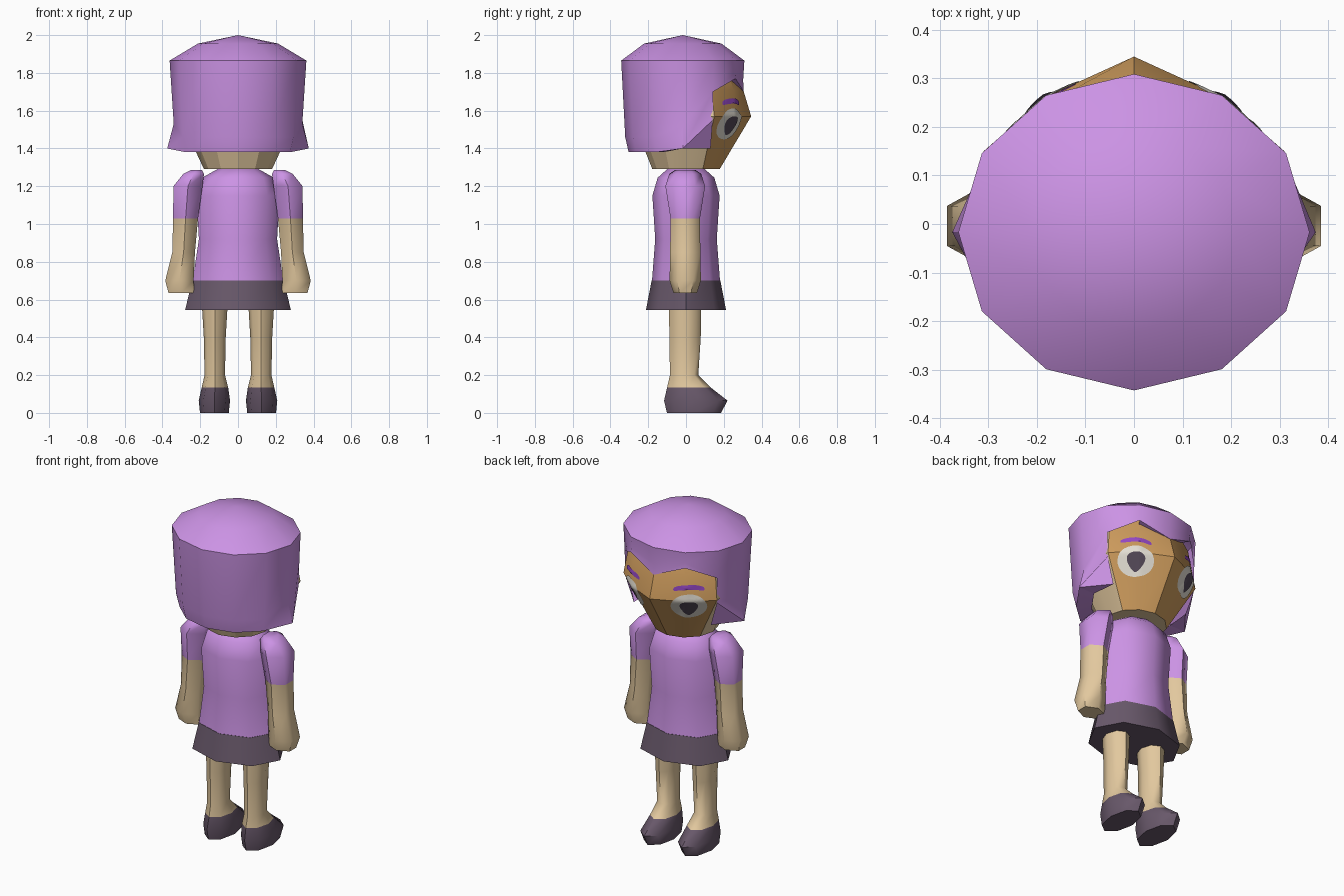
import bpy, bmesh, math
from mathutils import Vector
from mathutils.bvhtree import BVHTree

if "Cube" in bpy.data.objects:
    bpy.data.objects.remove(bpy.data.objects["Cube"])


def material(name, rgb):
    m = bpy.data.materials.new(name)
    lin = [((c / 255 + 0.055) / 1.055) ** 2.4 for c in rgb]
    m.diffuse_color = (*lin, 1)
    m.use_nodes = True
    m.node_tree.nodes["Principled BSDF"].inputs["Base Color"].default_value = m.diffuse_color
    return m


PURPLE = material("purple", (204, 147, 229))
SKIN = material("skin", (226, 200, 158))
FACE = material("face_tan", (206, 156, 93))
DARK = material("dark_plum", (104, 88, 106))
WHITE = material("eye_white", (228, 223, 212))
PUPIL = material("pupil", (84, 73, 88))
BROW = material("brow_purple", (148, 72, 196))


def finish(bm, name, mats, angle=40):
    me = bpy.data.meshes.new(name)
    bm.to_mesh(me)
    bm.free()
    for m in mats:
        me.materials.append(m)
    ob = bpy.data.objects.new(name, me)
    bpy.context.collection.objects.link(ob)
    bpy.ops.object.select_all(action='DESELECT')
    ob.select_set(True)
    bpy.context.view_layer.objects.active = ob
    bpy.ops.object.shade_smooth_by_angle(angle=math.radians(angle))
    return ob


def skin_rings(rings, rule=lambda band, seg: 0):
    """Join closed rings of points, bottom to top, and cap both ends."""
    bm = bmesh.new()
    vs = [[bm.verts.new(p) for p in r] for r in rings]
    n = len(vs[0])
    for b in range(len(vs) - 1):
        for i in range(n):
            j = (i + 1) % n
            f = bm.faces.new((vs[b][i], vs[b][j], vs[b + 1][j], vs[b + 1][i]))
            f.material_index = rule(b, i)
    bm.faces.new(vs[0][::-1]).material_index = rule(0, 0)
    bm.faces.new(vs[-1]).material_index = rule(len(vs) - 2, 0)
    bmesh.ops.recalc_face_normals(bm, faces=bm.faces)
    return bm


def oval(cx, cy, z, rx, ry, n, phase=0):
    return [(cx + rx * math.cos(phase + i * math.tau / n),
             cy + ry * math.sin(phase + i * math.tau / n), z) for i in range(n)]


# Head: twelve-sided, with the tan face panel on the +y side
def head_ring(z, rx, ry, cy, front):
    r = oval(0, cy, z, rx, ry, 12)
    for i, (x, y) in front.items():
        r[i] = (x, y, z)
        if i < 3:
            r[6 - i] = (-x, y, z)
    return r


bm = skin_rings([
    head_ring(1.29, .18, .178, 0, {}),
    head_ring(1.57, .31, .29, 0, {1: (.31, .15), 2: (.182, .262), 3: (0, .345)}),
    head_ring(1.71, .29, .28, 0, {1: (.29, .135), 2: (.172, .252), 3: (0, .303)}),
    head_ring(1.82, .26, .25, 0, {})],
    lambda b, i: 1 if 1 <= i <= 4 else 0)
bm.faces.ensure_lookup_table()
for f in bm.faces:
    if f.normal.z < -.95:
        f.material_index = 0
head_tree = BVHTree.FromBMesh(bm)
finish(bm, "head", [SKIN, FACE], 25)

# Hair: bob with a zigzag fringe and pointed side locks
HX, HY, HC = .362, .326, -.017
fringe = {0: 1.40, 1: 1.55, 2: 1.77, 3: 1.70, 4: 1.77, 5: 1.55, 6: 1.40}
bottom, mid = [], []
for i in range(12):
    a = i * math.tau / 12
    z = fringe.get(i, 1.38)
    k = 1.035 if i in (0, 6) else .97 if i in fringe else .88
    if i in (2, 3, 4):
        k = .99
    bottom.append((HX * k * math.cos(a), HC + HY * k * math.sin(a), z))
    zm = {0: 1.53, 1: 1.70, 2: 1.80, 3: 1.76, 4: 1.80, 5: 1.70, 6: 1.53}.get(i, 1.46)
    km = .94 if i in (0, 6) else .98 if i in fringe else .935
    mid.append((HX * km * math.cos(a), HC + HY * km * math.sin(a), zm))
inner = [(x * .72, HC + (y - HC) * .72, z) for x, y, z in bottom]
bm = bmesh.new()
rings = [[bm.verts.new(p) for p in r] for r in (
    inner, bottom, mid, oval(0, HC, 1.865, HX, HY, 12), oval(0, HC, 1.955, .212, .205, 12))]
top = bm.verts.new((0, HC, 2.0))
for lo, hi in zip(rings, rings[1:]):
    for i in range(12):
        j = (i + 1) % 12
        if lo is rings[1] and i in (1, 4):
            # the fringe steps up here, leaving the cheek uncovered
            keep, drop = ((hi[i], hi[j], lo[j]) if i == 1 else (hi[i], hi[j], lo[i])), None
            bm.faces.new(keep)
        elif lo is rings[0] and i in (1, 4):
            continue
        else:
            bm.faces.new((lo[i], lo[j], hi[j], hi[i]))
for i in range(12):
    bm.faces.new((rings[-1][i], rings[-1][(i + 1) % 12], top))
# forward-turned inner panels of the side locks
for tip, edge, s in ((0, 1, 1), (6, 5, -1)):
    v = bm.verts.new((.255 * s, .13, 1.40))
    bm.faces.new((rings[1][tip], rings[1][edge], v))
    bm.faces.new((rings[1][tip], v, rings[0][tip]))
bmesh.ops.recalc_face_normals(bm, faces=bm.faces)
finish(bm, "hair", [PURPLE], 38)


# Painted face details, laid onto the head surface as thin plates
def decal(name, s, z0, hw, hh, lift, mat, shape):
    n = Vector((.55 * s, .835, 0)).normalized()
    u = Vector((n.y, -n.x, 0)) * s
    c = Vector((.192 * s, .248, z0))
    bm = bmesh.new()

    def point(r, a):
        du, dv = shape(math.cos(a), math.sin(a))
        o = c + u * (du * hw * r) + Vector((0, 0, dv * hh * r)) + n * .3
        hit = head_tree.ray_cast(o, -n)[0]
        return bm.verts.new((hit if hit else o - n * .3) + n * lift)

    seg, steps = 28, 7
    mid = point(0, 0)
    prev = None
    for k in range(1, steps + 1):
        ring = [point(k / steps, i * math.tau / seg) for i in range(seg)]
        for i in range(seg):
            j = (i + 1) % seg
            bm.faces.new((mid, ring[i], ring[j]) if prev is None
                         else (prev[i], ring[i], ring[j], prev[j]))
        prev = ring
    for f in bm.faces:
        f.normal_update()
        if f.normal.dot(n) < 0:
            f.normal_flip()
    finish(bm, name, [mat])


def ellipse(x, y):
    return x, y


def tapered(x, y):
    return x * (1 + .45 * y) * .9, y


def bar(x, y):
    return (math.copysign(abs(x) ** .5, x),
            math.copysign(abs(y) ** .5, y) + .5 - abs(x))


for s, side in ((1, "right"), (-1, "left")):
    decal(side + "_eye", s, 1.53, .1, .082, .004, WHITE, ellipse)
    decal(side + "_pupil", s, 1.52, .052, .05, .008, PUPIL, tapered)
    decal(side + "_brow", s, 1.645, .085, .014, .005, BROW, bar)

# Neck, shirt and skirt
finish(skin_rings([oval(0, 0, 1.2, .09, .09, 8), oval(0, 0, 1.33, .09, .09, 8)]), "neck", [SKIN])
shirt = [(.70, .24, .18), (.92, .207, .163), (1.15, .22, .178),
         (1.245, .19, .15), (1.29, .11, .10)]
finish(skin_rings([oval(0, 0, z, rx, ry, 8) for z, rx, ry in shirt]), "shirt", [PURPLE], 50)
finish(skin_rings([oval(0, 0, .545, .28, .212, 8), oval(0, 0, .70, .242, .182, 8)]),
       "skirt", [DARK], 50)

# Arms with short sleeves, legs with shoes
arm = [(.30, .635, .068, .062), (.31, .70, .075, .083), (.288, .85, .06, .08),
       (.2775, 1.03, .066, .078), (.265, 1.20, .077, .105),
       (.235, 1.265, .055, .085), (.22, 1.285, .03, .055)]
leg = [(.125, .042, 0, .076, .143), (.125, .052, .065, .083, .168),
       (.122, .015, .135, .07, .115), (.123, -.01, .20, .054, .075),
       (.123, -.005, .40, .058, .083), (.123, -.005, .57, .068, .085)]
for s, side in ((1, "right"), (-1, "left")):
    rings = [oval(x * s, -.004, z, rx / .866, ry, 6, math.pi / 6) for x, z, rx, ry in arm]
    finish(skin_rings(rings, lambda b, i: 1 if b >= 3 else 0), side + "_arm", [SKIN, PURPLE], 60)
    rings = [oval(x * s, y, z, rx, ry, 8) for x, y, z, rx, ry in leg]
    finish(skin_rings(rings, lambda b, i: 1 if b < 2 else 0), side + "_leg", [SKIN, DARK], 50)
